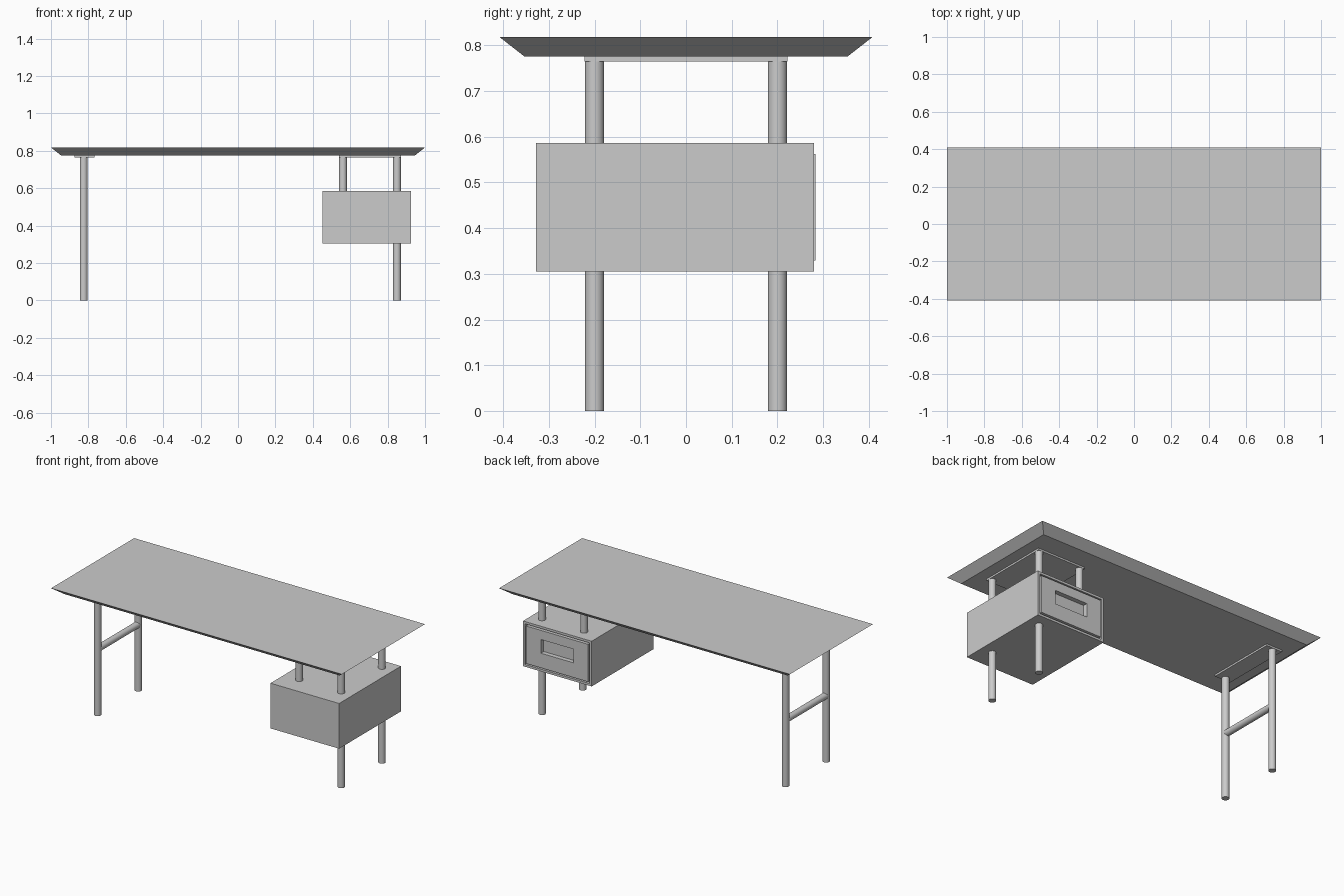
import bpy, bmesh
from mathutils import Vector

if "Cube" in bpy.data.objects:
    bpy.data.objects.remove(bpy.data.objects["Cube"])


def finish(name, bm):
    bmesh.ops.recalc_face_normals(bm, faces=bm.faces)
    mesh = bpy.data.meshes.new(name)
    bm.to_mesh(mesh)
    bm.free()
    obj = bpy.data.objects.new(name, mesh)
    bpy.context.collection.objects.link(obj)
    return obj


def box_bm(x, y, z):
    """Cuboid bmesh from three (min, max) ranges."""
    bm = bmesh.new()
    bmesh.ops.create_cube(bm, size=1)
    for v in bm.verts:
        v.co = Vector(((r[0] + r[1]) / 2 + c * (r[1] - r[0])
                       for r, c in zip((x, y, z), v.co)))
    return bm


def rod(name, a, b, r=0.021):
    """Smooth round tube between two points."""
    a, b = Vector(a), Vector(b)
    bpy.ops.mesh.primitive_cylinder_add(vertices=32, radius=r, depth=(b - a).length,
                                        location=(a + b) / 2)
    obj = bpy.context.object
    obj.name = name
    obj.rotation_euler = (b - a).to_track_quat('Z', 'Y').to_euler()
    bpy.ops.object.shade_smooth_by_angle()


# Tabletop with undercut edges
bm = box_bm((-1, 1), (-0.408, 0.408), (0.775, 0.818))
for v in bm.verts:
    if v.co.z < 0.8:
        v.co.x *= 0.945
        v.co.y *= 0.353 / 0.408
finish("tabletop", bm)

# Mounting plates under the top
finish("left_plate", box_bm((-0.875, -0.767), (-0.222, 0.222), (0.764, 0.776)))
finish("right_plate", box_bm((0.54, 0.872), (-0.222, 0.222), (0.764, 0.776)))

# Full legs and the short posts that hang the pedestal
for side, y in (("front", -0.2), ("back", 0.2)):
    rod(side + "_left_leg", (-0.825, y, 0), (-0.825, y, 0.77))
    rod(side + "_right_leg", (0.85, y, 0), (0.85, y, 0.77))
    rod(side + "_hanging_post", (0.561, y, 0.57), (0.561, y, 0.77))

# Stretcher joining the left legs
rod("left_stretcher", (-0.825, -0.2, 0.41), (-0.825, 0.2, 0.41), 0.02)

# Pedestal case with a pocket on its back face
bm = box_bm((0.453, 0.925), (-0.328, 0.28), (0.305, 0.586))
bm.normal_update()
back = max(bm.faces, key=lambda f: f.calc_center_median().y)
bmesh.ops.inset_region(bm, faces=[back], thickness=0.02)
pocket = bmesh.ops.extrude_discrete_faces(bm, faces=[back])["faces"][0]
bmesh.ops.translate(bm, verts=pocket.verts, vec=(0, -0.04, 0))
finish("pedestal_case", bm)

# Drawer front with a recessed finger pull
drawer = finish("drawer_front", box_bm((0.476, 0.902), (0.239, 0.283), (0.329, 0.562)))
cutter = finish("pull_cutter", box_bm((0.575, 0.8), (0.255, 0.3), (0.42, 0.505)))
cutter.hide_render = True
cutter.hide_viewport = True
cut = drawer.modifiers.new("pull_recess", 'BOOLEAN')
cut.object = cutter
cut.operation = 'DIFFERENCE'
cut.solver = 'EXACT'
